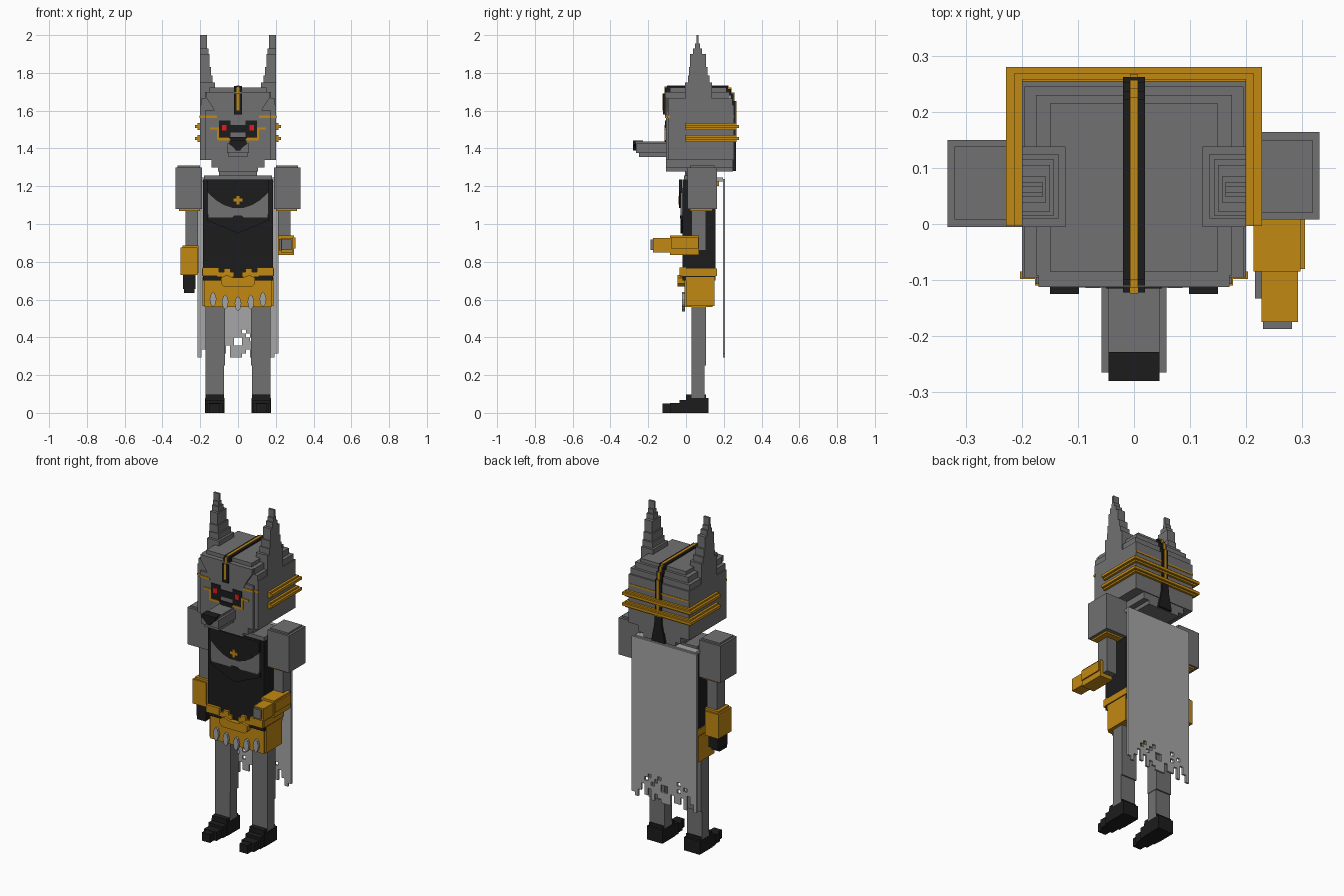
import bpy, bmesh


def material(name, r, g, b):
    m = bpy.data.materials.new(name)
    m.diffuse_color = (r, g, b, 1)
    return m


GREY = material("stone_grey", 0.17, 0.165, 0.17)
BLACK = material("black", 0.012, 0.012, 0.012)
GOLD = material("gold", 0.54, 0.25, 0.006)
CLOTH = material("pale_cloth", 0.38, 0.38, 0.38)
RED = material("red", 0.8, 0.01, 0.01)


def finish(name, bm, mat):
    bmesh.ops.recalc_face_normals(bm, faces=bm.faces)
    me = bpy.data.meshes.new(name)
    bm.to_mesh(me)
    bm.free()
    me.materials.append(mat)
    ob = bpy.data.objects.new(name, me)
    bpy.context.collection.objects.link(ob)
    return ob


def boxes(name, mat, *items, mirror=False):
    """Blocks given as x0, x1, y0, y1, z0, z1, optionally repeated across x = 0."""
    bm = bmesh.new()
    items = list(items)
    if mirror:
        items += [(-b, -a, *rest) for a, b, *rest in items]
    for x0, x1, y0, y1, z0, z1 in items:
        for v in bmesh.ops.create_cube(bm, size=1)["verts"]:
            v.co = (x1 if v.co.x > 0 else x0, y1 if v.co.y > 0 else y0,
                    z1 if v.co.z > 0 else z0)
    return finish(name, bm, mat)


def plate(name, mat, y0, y1, *outlines, mirror=False):
    """Outlines in x, z extruded in y; mirror closes each half outline over x = 0."""
    bm = bmesh.new()
    for pts in outlines:
        if mirror:
            pts = list(pts) + [(-x, z) for x, z in reversed(pts) if x > 0]
        face = bm.faces.new([bm.verts.new((x, y0, z)) for x, z in pts])
        ext = bmesh.ops.extrude_face_region(bm, geom=[face])["geom"]
        for v in ext:
            if isinstance(v, bmesh.types.BMVert):
                v.co.y = y1
    return finish(name, bm, mat)


# Head: stepped crown, face front and jaw
boxes("head", GREY,
      (-.2, .2, -.095, .255, 1.34, 1.63), (-.195, .195, -.095, .245, 1.63, 1.665),
      (-.175, .175, -.092, .23, 1.665, 1.70), (-.15, .15, -.085, .215, 1.70, 1.722),
      (-.175, .175, -.107, -.095, 1.34, 1.60), (-.14, .14, -.105, .25, 1.30, 1.34),
      (-.105, .105, -.105, .25, 1.277, 1.30))
plate("brow", GREY, -.112, -.08, [(.115, 1.575), (.13, 1.61), (.17, 1.67), (.17, 1.70)], mirror=True)
boxes("neck", GREY, (-.1, .1, .0, .15, 1.24, 1.29))

# Ears: stepped towers flush with the sides of the head
boxes("ears", GREY,
      (.122, .2, -.005, .138, 1.62, 1.75), (.135, .2, .01, .125, 1.75, 1.785),
      (.143, .2, .015, .115, 1.785, 1.83), (.15, .2, .022, .105, 1.83, 1.90),
      (.157, .2, .038, .085, 1.90, 1.93), (.163, .2, .048, .075, 1.93, 1.955),
      (.163, .2, .055, .067, 1.955, 2.0), mirror=True)

# Crest stripe running over the head
boxes("crest_black", BLACK,
      (-.02, .02, -.122, -.1, 1.58, 1.69), (-.02, .02, -.11, -.07, 1.68, 1.722),
      (-.02, .02, -.1, .222, 1.715, 1.73), (-.02, .02, .21, .237, 1.68, 1.715),
      (-.02, .02, .235, .252, 1.62, 1.69), (-.02, .02, .25, .262, 1.28, 1.65))
plate("crest_tail", BLACK, .25, .265, [(.02, 1.46), (.025, 1.38), (.045, 1.28)], mirror=True)
boxes("crest_gold", GOLD,
      (-.007, .007, -.124, -.11, 1.60, 1.692), (-.007, .007, -.113, -.08, 1.685, 1.728),
      (-.007, .007, -.1, .225, 1.722, 1.733), (-.007, .007, .215, .242, 1.68, 1.722),
      (-.007, .007, .24, .257, 1.64, 1.695), (-.007, .007, .255, .267, 1.46, 1.65))

# Two gold bands wrapped round the back of the head
for i, z in enumerate((1.516, 1.452)):
    for tag, w, yb, h in (("inner", .214, .268, .018), ("outer", .228, .28, .008)):
        boxes(f"head_band_{i}_{tag}", GOLD, (.195, w, -.004, yb, z - h, z + h),
              (-w, -.195, -.004, yb, z - h, z + h), (-w, w, .25, yb, z - h, z + h))

# Face details
boxes("gold_face_lines", GOLD,
      (.11, .176, -.11, -.095, 1.562, 1.575), (.17, .203, -.098, -.085, 1.562, 1.575),
      (.1, .112, -.113, -.1, 1.445, 1.512), (.112, .147, -.113, -.1, 1.50, 1.512),
      (.035, .105, -.113, -.1, 1.443, 1.456), (.0, .2, .25, .258, 1.565, 1.575), mirror=True)
boxes("eye_sockets", BLACK, (.04, .1, -.111, -.1, 1.457, 1.548),
      (0, .04, -.111, -.1, 1.485, 1.525), mirror=True)
boxes("eyes", RED, (.06, .086, -.114, -.1, 1.495, 1.525), mirror=True)
boxes("snout", GREY, (-.058, .058, -.265, -.1, 1.375, 1.425), (-.045, .045, -.265, -.1, 1.42, 1.438),
      (-.05, .05, -.25, -.1, 1.355, 1.38))
plate("nose", BLACK, -.28, -.228,
      [(.012, 1.39), (.022, 1.405), (.045, 1.422), (.045, 1.443)], mirror=True)
plate("snout_bridge", BLACK, -.115, -.1, [(.03, 1.43), (.05, 1.46)], mirror=True)

# Torso
boxes("torso", BLACK, (-.185, .185, -.018, .155, .70, 1.235))
boxes("collar", GREY, (-.18, .18, -.01, .155, 1.235, 1.258))
plate("chest_plate", GREY, -.03, -.015,
      [(.155, 1.035), (.162, 1.06), (.162, 1.19)], mirror=True)
plate("chest_collar", BLACK, -.036, -.02,
      [(.03, 1.085), (.075, 1.10), (.115, 1.125), (.165, 1.17), (.165, 1.235)], mirror=True)
plate("chest_chevron", BLACK, -.03, -.01,
      [(0, .95), (.08, .985), (.165, 1.02), (.165, 1.045)], mirror=True)
plate("chest_notch", BLACK, -.033, -.02, [(.02, 1.045), (.03, 1.035), (.0, 1.03)][::-1], mirror=True)
boxes("chest_emblem", GOLD, (-.025, .025, -.041, -.03, 1.118, 1.134),
      (-.009, .009, -.041, -.03, 1.103, 1.148))

# Belt, buckle, skirt and hanging points
boxes("skirt", GOLD, (-.187, .187, 0, .15, .565, .72), (-.178, .178, -.008, .14, .56, .70))
boxes("belt", GOLD, (.1, .187, -.035, 0, .725, .77), (.02, .11, -.03, 0, .72, .745),
      (.04, .075, -.034, 0, .74, .765), (.15, .19, -.02, .165, .725, .765), mirror=True)
boxes("belt_back", GOLD, (-.19, .19, .15, .165, .725, .765))
plate("buckle", GOLD, -.045, 0,
      [(.075, .67), (.09, .685), (.09, .715), (.06, .73), (.03, .718)], mirror=True)
pendants = []
for x, z in ((-.132, .603), (-.068, .588), (0, .58), (.068, .588), (.132, .603)):
    pendants.append([(x + a, z + b) for a, b in
                     ((0, -.042), (.012, -.028), (.018, 0), (.01, .03), (0, .038),
                      (-.01, .03), (-.018, 0), (-.012, -.028))])
plate("skirt_pendants", CLOTH, -.022, -.005, *pendants)

# Legs and feet
boxes("legs", GREY, (.07, .173, .03, .105, .25, .60), (.073, .173, .03, .097, .08, .25), mirror=True)
boxes("feet", BLACK, (.072, .175, 0, .12, 0, .08), (.075, .172, 0, .105, .08, .097),
      (.075, .172, -.035, 0, 0, .068), (.083, .165, -.085, -.035, 0, .052),
      (.098, .15, -.125, -.085, 0, .05), mirror=True)

# Arms: the left hangs down, the right is bent forward
boxes("shoulder_left", GREY, (-.332, -.19, -.005, .15, 1.08, 1.30), (-.32, -.2, .008, .138, 1.30, 1.31))
boxes("shoulder_right", GREY, (.19, .331, .008, .164, 1.08, 1.30), (.2, .318, .02, .15, 1.30, 1.31))
boxes("shoulder_trim", GOLD, (.2, .312, .02, .14, 1.07, 1.085), mirror=True)
boxes("arm_left", GREY, (-.278, -.213, .03, .105, .87, 1.09))
boxes("bracer_left", GOLD, (-.305, -.215, .005, .13, .73, .875), (-.295, -.208, .015, .12, .74, .887))
boxes("hand_left", BLACK, (-.29, -.225, .02, .11, .655, .735), (-.285, -.23, .02, .09, .635, .66))
boxes("arm_right", GREY, (.213, .278, .03, .105, .86, 1.09))
boxes("bracer_right", GOLD, (.213, .297, -.085, .07, .837, .938), (.222, .305, -.08, .065, .87, .928),
      (.227, .292, -.175, -.085, .85, .925))
boxes("hand_right", GREY, (.23, .282, -.187, -.17, .862, .918), (.216, .23, -.133, -.08, .86, .92))

# Cape: cell grid with a torn, holed lower edge
TORN = ["####################",
        "#####.#####.##.#####",
        "###.########.##.####",
        "#####.###..##.######",
        "##.######..#####.###",
        "##.#.##.######.#.###",
        "#..#.##.####.#.#..##",
        "#..#....###..#....#."]
W, COLS, ROWS, TOP = .0215, 20, 44, 1.238
bm = bmesh.new()
grid = {}


def cape_vert(c, r):
    if (c, r) not in grid:
        grid[c, r] = bm.verts.new(((c - COLS / 2) * W, .201, TOP - r * W))
    return grid[c, r]


for r in range(ROWS):
    line = TORN[r - ROWS + len(TORN)] if r >= ROWS - len(TORN) else "#" * COLS
    for c in range(COLS):
        if line[c] == "#":
            bm.faces.new([cape_vert(c + a, r + b) for a, b in ((0, 0), (0, 1), (1, 1), (1, 0))])
cape = finish("cape", bm, CLOTH)
thick = cape.modifiers.new("thickness", "SOLIDIFY")
thick.thickness = .012
thick.offset = 0
boxes("cape_rail", CLOTH, (-.2, .2, .155, .197, 1.225, 1.245))
boxes("cape_clasps", GOLD, (.14, .18, .15, .175, 1.2, 1.235), mirror=True)
